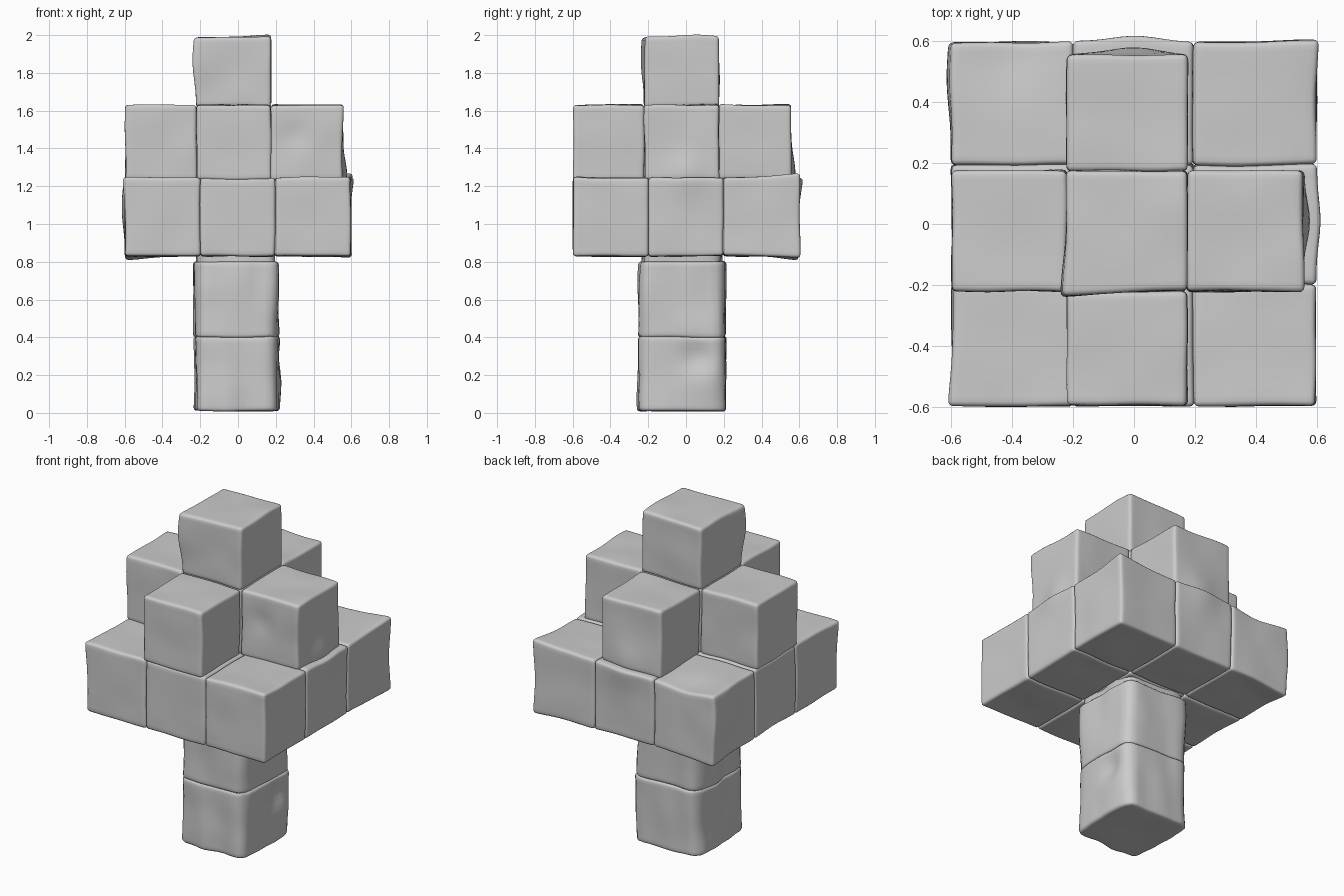
import bpy
import bmesh
import math
from mathutils import Vector, noise

cube = bpy.data.objects.get("Cube")
if cube:
    bpy.data.objects.remove(cube, do_unlink=True)

# One plain stone colour
grey = bpy.data.materials.new("plain_grey")
grey.use_nodes = True
colour = (0.6, 0.6, 0.6, 1)
grey.diffuse_color = colour
grey.node_tree.nodes["Principled BSDF"].inputs["Base Color"].default_value = colour

# Hand-shaped bumps: centre, push, radius
BUMPS = [
    ((-0.22, -0.22, 1.88), (-0.02, -0.02, 0), 0.15),
    ((0.17, 0, 2.0), (0, 0, 0.015), 0.2),
    ((-0.6, 0.5, 1.08), (-0.02, 0, 0), 0.17),
    ((-0.4, 0.6, 1.24), (0, 0, -0.03), 0.16),
    ((0.6, 0.6, 1.25), (0.01, 0.01, 0.025), 0.15),
    ((0.6, 0.6, 0.83), (0.01, 0.01, -0.01), 0.15),
    ((-0.6, -0.6, 1.24), (-0.015, 0, 0), 0.12),
    ((-0.6, 0.6, 0.83), (0, 0, -0.02), 0.15),
    ((0.55, 0, 1.27), (0.02, 0, 0), 0.1),
    ((0, 0.56, 1.26), (0, 0.03, 0), 0.12),
    ((0.31, -0.21, 1.47), (0, 0.012, 0), 0.07),
    ((0.22, 0.06, 0.3), (-0.03, 0, 0), 0.08),
]


def soften(p):
    """Uneven clay-like surface."""
    q = p + 0.007 * noise.noise_vector(p * 5)
    for centre, push, radius in BUMPS:
        d = (p - Vector(centre)).length / radius
        q += Vector(push) * math.exp(-d * d)
    return q


def bark(p, low, high):
    """Clipped corners and long vertical ridges."""
    u = 2 * (p.x - low[0]) / (high[0] - low[0]) - 1
    v = 2 * (p.y - low[1]) / (high[1] - low[1]) - 1
    ridge = noise.noise(Vector((p.x * 9, p.y * 9, p.z * 2)))
    scale = 1 - 0.1 * (u * v) ** 6 + 0.06 * ridge
    return Vector((p.x * scale, p.y * scale, p.z))


def block(name, low, high, trunk=False):
    bm = bmesh.new()
    bmesh.ops.create_cube(bm, size=1)
    bmesh.ops.subdivide_edges(bm, edges=bm.edges[:], cuts=11, use_grid_fill=True)
    for vert in bm.verts:
        p = Vector(a + (c + 0.5) * (b - a) for a, b, c in zip(low, high, vert.co))
        if trunk:
            p = bark(p, low, high)
        vert.co = soften(p)
    mesh = bpy.data.meshes.new(name)
    bm.to_mesh(mesh)
    bm.free()
    mesh.materials.append(grey)
    obj = bpy.data.objects.new(name, mesh)
    bpy.context.collection.objects.link(obj)
    bevel = obj.modifiers.new("soft_edges", "BEVEL")
    bevel.width = 0.016
    bevel.segments = 3
    bevel.limit_method = "ANGLE"
    bevel.angle_limit = math.radians(50)
    mesh.shade_smooth()
    return obj


# Trunk of two stacked blocks and a narrow collar
block("lower_trunk", (-0.23, -0.25, 0.01), (0.22, 0.21, 0.405), True)
block("upper_trunk", (-0.23, -0.25, 0.4), (0.215, 0.205, 0.8), True)
block("trunk_collar", (-0.215, -0.235, 0.78), (0.195, 0.185, 0.85), True)

# Wide canopy: three by three blocks
wide = (-0.597, -0.2, 0.195, 0.597)
for i, column in enumerate(("right", "middle", "left")):
    for j, row in enumerate(("front", "centre", "back")):
        block(f"canopy_{row}_{column}", (wide[i], wide[j], 0.83),
              (wide[i + 1], wide[j + 1], 1.245))

# Upper canopy: a plus of five blocks
slim = (-0.597, -0.22, 0.175, 0.555)
for name, i, j in (("centre", 1, 1), ("right", 0, 1), ("left", 2, 1),
                   ("front", 1, 0), ("back", 1, 2)):
    block(f"upper_canopy_{name}", (slim[i], slim[j], 1.235),
          (slim[i + 1], slim[j + 1], 1.63))

# Crown
block("crown", (-0.22, -0.22, 1.62), (0.175, 0.175, 1.985))
